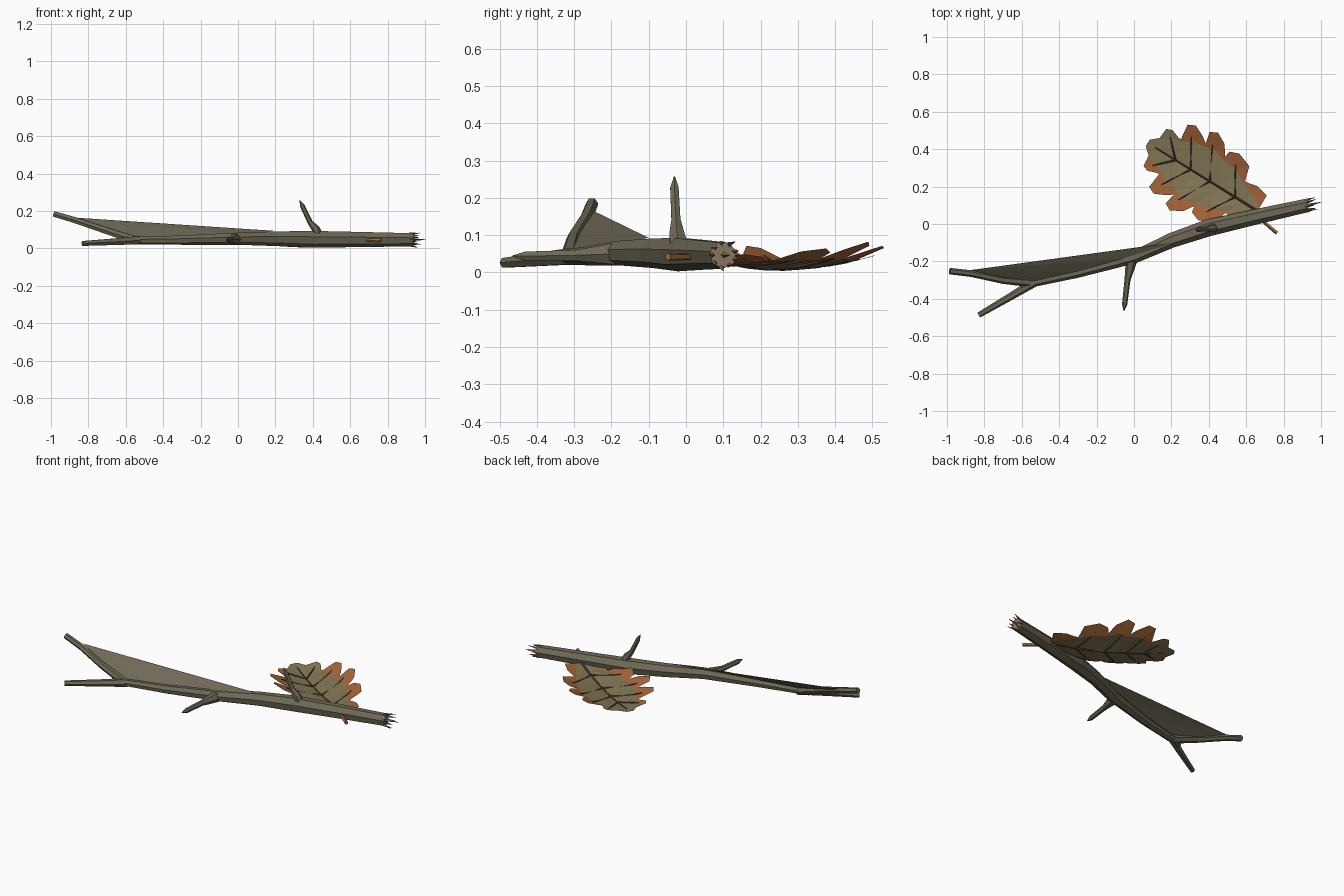
import bpy, bmesh, math, random
from mathutils import Vector

random.seed(4)
cube = bpy.data.objects.get("Cube")
if cube:
    bpy.data.objects.remove(cube)


def material(name, rgb):
    m = bpy.data.materials.new(name)
    m.use_nodes = True
    m.diffuse_color = (*rgb, 1)
    m.node_tree.nodes["Principled BSDF"].inputs["Base Color"].default_value = (*rgb, 1)
    return m


bark = material("bark", (.155, .138, .092))
wood = material("bare_wood", (.27, .205, .125))
leaf_tan = material("leaf_tan", (.23, .185, .092))
leaf_rust = material("leaf_rust", (.37, .13, .04))
vein_brown = material("vein_brown", (.075, .055, .028))
stalk_rust = material("stalk_rust", (.36, .16, .055))


def finish(name, bm, mats):
    bmesh.ops.triangulate(bm, faces=[f for f in bm.faces if len(f.verts) > 6])
    me = bpy.data.meshes.new(name)
    bm.to_mesh(me)
    bm.free()
    for m in mats:
        me.materials.append(m)
    ob = bpy.data.objects.new(name, me)
    bpy.context.collection.objects.link(ob)
    return ob


def tube(name, path, radii, sides, mats, twist=0):
    """Faceted tube along a path; a second material colours the cap at the end."""
    pts = [Vector(p) for p in path]
    bm = bmesh.new()
    rings = []
    for i, (p, r) in enumerate(zip(pts, radii)):
        t = (pts[min(i + 1, len(pts) - 1)] - pts[max(i - 1, 0)]).normalized()
        ref = Vector((0, 0, 1)) if abs(t.z) < .8 else Vector((0, 1, 0))
        a = t.cross(ref).normalized()
        b = a.cross(t)
        angles = [math.tau * k / sides + twist for k in range(sides)]
        rings.append([bm.verts.new(p + r * (a * math.cos(w) + b * math.sin(w)))
                      for w in angles])
    for lo, hi in zip(rings, rings[1:]):
        for k in range(sides):
            n = (k + 1) % sides
            bm.faces.new((lo[k], lo[n], hi[n], hi[k]))
    bm.faces.new(rings[0][::-1])
    cap = bm.faces.new(rings[-1])
    cap.material_index = len(mats) - 1
    bmesh.ops.recalc_face_normals(bm, faces=bm.faces)
    return finish(name, bm, mats)


# Main stem, thick at the broken end
tube("main_stem",
     [(-.6, -.33, .042), (-.3, -.262, .045), (0, -.178, .053), (.2, -.088, .053),
      (.4, -.02, .05), (.66, .04, .049), (.93, .1, .047)],
     [.02, .026, .034, .041, .047, .042, .037], 7, [bark, wood], .25)

# Forked tips
tube("low_fork", [(-.53, -.31, .043), (-.66, -.388, .035), (-.83, -.487, .026)],
     [.025, .02, .015], 6, [bark])
tube("high_fork", [(-.54, -.315, .04), (-.7, -.3, .093), (-.87, -.265, .15),
                   (-.985, -.252, .184)],
     [.024, .02, .018, .017], 6, [bark])

# Thin sheet of bark spanning the fork and the stem
bm = bmesh.new()
sheet = [(-.87, -.246, .164), (-.58, -.32, .055), (-.3, -.262, .06),
         (0, -.18, .075), (.2, -.1, .093)]
bm.faces.new([bm.verts.new(p) for p in sheet])
bmesh.ops.triangulate(bm, faces=bm.faces)
finish("bark_sheet", bm, [bark])

# Side spurs with pointed tips
tube("front_spur", [(-.015, -.19, .05), (-.022, -.238, .048), (-.035, -.3, .046),
                    (-.05, -.43, .044), (-.054, -.465, .044)],
     [.033, .025, .016, .014, .002], 6, [bark])
tube("upper_spur", [(.425, -.02, .075), (.415, -.025, .105), (.385, -.027, .14),
                    (.345, -.031, .225), (.33, -.031, .257)],
     [.027, .022, .014, .013, .002], 6, [bark])

# Splinters around the broken end
axis = Vector((.27, .06, -.002)).normalized()
side = axis.cross(Vector((0, 0, 1))).normalized()
up = side.cross(axis)
end = Vector((.925, .1, .047))
for k in range(9):
    w = math.tau * k / 9
    out = side * math.cos(w) + up * math.sin(w)
    base = end + out * .03
    tip = base + axis * random.uniform(.03, .055) + out * random.uniform(0, .014)
    tube("splinter", [base - axis * .01, tip], [.008, .001], 4, [wood if k % 3 else bark])
tube("long_splinter", [end, end + axis * .078], [.009, .001], 4, [wood])

# Lobed leaf: u runs along the midrib, v across it, edges curl up
origin = Vector((.66, .07))
along = Vector((-.85, .527))
across = Vector((.527, .85))
length = .69


def on_leaf(u, v, lift=0):
    p = origin + along * u + across * v
    return (p.x, p.y, .007 + 1.25 * v * v + .25 * (u - .35) ** 2 + lift)


lobes = [(.06, .11), (.23, .205), (.39, .24), (.51, .21), (.605, .125)]
notches = [(0, .02), (.14, .1), (.3, .155), (.425, .16), (.55, .11), (.65, .055)]
bm = bmesh.new()


def face(coords, index):
    f = bm.faces.new([bm.verts.new(on_leaf(*c)) for c in coords])
    f.material_index = index
    f.normal_update()
    if f.normal.z < 0:
        f.normal_flip()


for s in (1, -1):
    for i, (lu, lv) in enumerate(lobes):
        (u0, v0), (u1, v1) = notches[i], notches[i + 1]
        r0, r1 = max(u0 - .06, 0), max(u1 - .06, 0)
        root = (u0 + u1) / 2
        inner0, inner1 = (u0, s * v0 * .88), (u1, s * v1 * .88)
        mid = (root, s * (v0 + v1) * .5)
        # tan heart on the midrib side
        face([(r0, 0), inner0, mid], 0)
        face([(r0, 0), mid, (r1, 0)], 0)
        face([(r1, 0), mid, inner1], 0)
        # rust lobe with a blunt three-point end
        rim = 0 if (s > 0 and i == 4) else 1
        half = (u1 - u0) * .42
        a, b = (lu - half, s * lv * .88), (lu + half * .95, s * lv * .93)
        top = (lu + half * .2, s * lv * 1.02)
        face([inner0, (u0, s * v0), a, mid], rim)
        face([mid, a, top], rim)
        face([mid, top, b], rim)
        face([mid, b, (u1, s * v1), inner1], rim)
    # leaf tip
    tu, tv = notches[-1]
    face([(tu - .06, 0), (tu, s * tv * .88), (length, s * .02), (length, 0)], 0)
    face([(tu, s * tv * .88), (tu, s * tv), (length, s * .02)], 0)
bmesh.ops.remove_doubles(bm, verts=bm.verts, dist=.0005)
finish("leaf", bm, [leaf_tan, leaf_rust])

# Veins and stalk
steps = [length * .93 * k / 7 for k in range(8)]
tube("midrib", [on_leaf(u, 0, .002) for u in steps],
     [.007 - .0006 * k for k in range(8)], 4, [vein_brown])
for s in (1, -1):
    for lu, lv in lobes[1:]:
        start = lu - .09
        path = [on_leaf(start + .09 * t, s * lv * .72 * t, .003) for t in (0, .35, .7, 1)]
        tube("side_vein", path, [.005, .0045, .004, .002], 4, [vein_brown])
tube("leaf_stalk", [on_leaf(.03, 0), (.69, .015, .042), (.765, -.048, .042)],
     [.007, .009, .011], 5, [stalk_rust])
